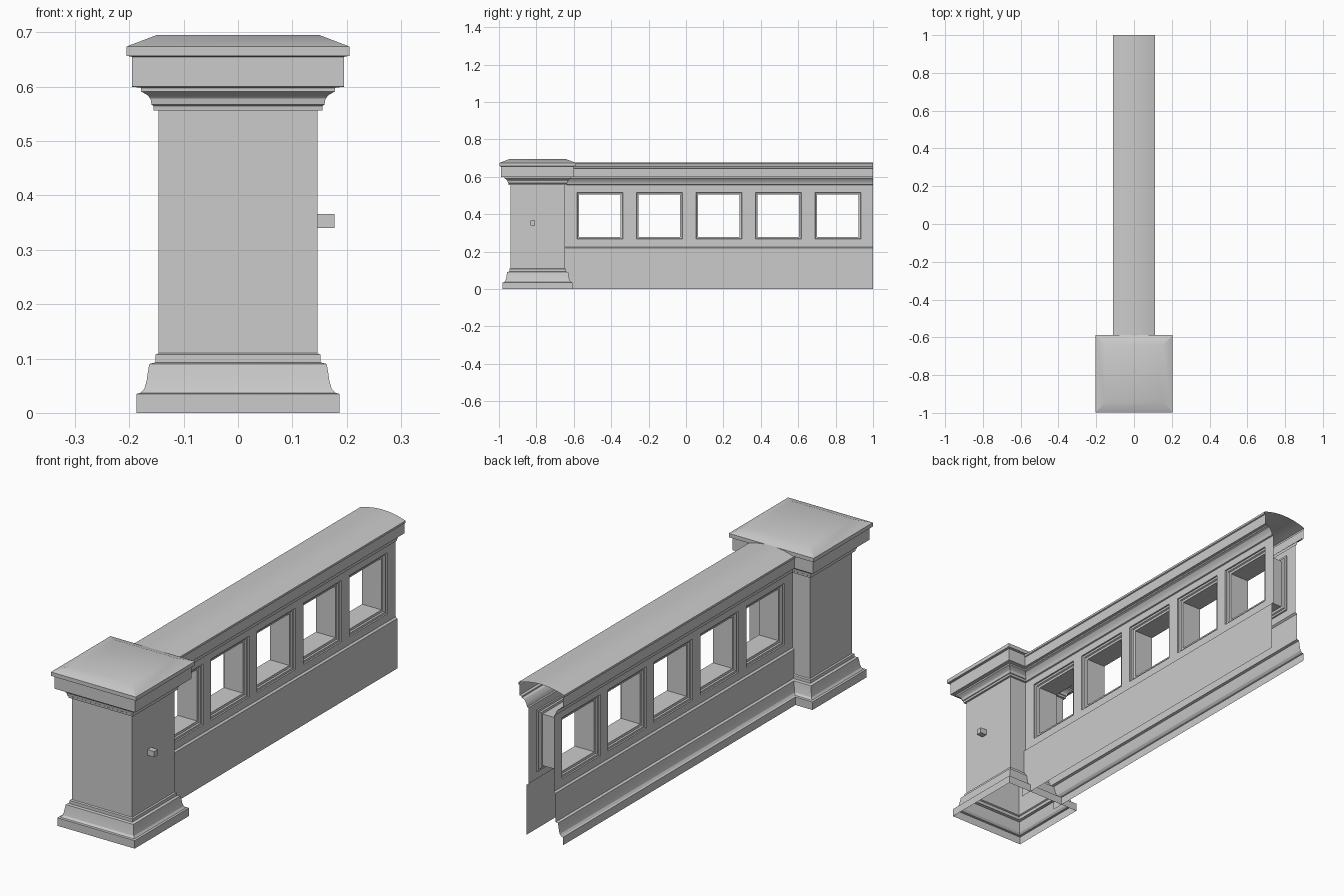
import bpy, bmesh, math

if "Cube" in bpy.data.objects:
    bpy.data.objects.remove(bpy.data.objects["Cube"], do_unlink=True)

stone = bpy.data.materials.new("grey stone")
stone.use_nodes = True
GREY = (0.6, 0.6, 0.6, 1)
stone.diffuse_color = GREY
stone.node_tree.nodes["Principled BSDF"].inputs["Base Color"].default_value = GREY

POST_Y = -0.793
WALL_START, WALL_END = -0.66, 1.0


def finish(bm, name):
    """Turn a bmesh into a stone object with crisp edges and smooth coves."""
    bmesh.ops.remove_doubles(bm, verts=bm.verts, dist=0.0001)
    bmesh.ops.recalc_face_normals(bm, faces=bm.faces)
    mesh = bpy.data.meshes.new(name)
    bm.to_mesh(mesh)
    bm.free()
    mesh.materials.append(stone)
    obj = bpy.data.objects.new(name, mesh)
    bpy.context.collection.objects.link(obj)
    bpy.ops.object.select_all(action='DESELECT')
    obj.select_set(True)
    bpy.context.view_layer.objects.active = obj
    bpy.ops.object.shade_smooth_by_angle(angle=math.radians(25))
    return obj


def loft(bm, rings):
    """Join closed rings of points with quads and return the vertex rings."""
    loops = [[bm.verts.new(p) for p in ring] for ring in rings]
    for a, b in zip(loops, loops[1:]):
        for i in range(len(a)):
            j = (i + 1) % len(a)
            bm.faces.new((a[i], a[j], b[j], b[i]))
    return loops


def square(half, z, y=POST_Y):
    return [(sx * half, y + sy * half, z)
            for sx, sy in ((-1, -1), (1, -1), (1, 1), (-1, 1))]


def build_square_part(name, profile, capped=False):
    bm = bmesh.new()
    loops = loft(bm, [square(h, z) for h, z in profile])
    if capped:
        bm.faces.new(loops[-1])
    return finish(bm, name)


# Post: flared plinth, shaft with necking, bevelled cap
PLINTH = [(0.187, 0), (0.187, 0.035), (0.179, 0.037), (0.172, 0.045),
          (0.168, 0.06), (0.165, 0.08), (0.163, 0.09), (0.152, 0.093),
          (0.152, 0.107), (0.146, 0.11)]
build_square_part("post_plinth", PLINTH)
build_square_part("post_shaft", [(0.146, 0.11), (0.146, 0.556)])
build_square_part("post_necking", [(0.146, 0.556), (0.155, 0.556), (0.156, 0.565),
                                   (0.159, 0.567), (0.161, 0.578), (0.167, 0.585),
                                   (0.178, 0.591), (0.178, 0.598), (0.195, 0.6)])
build_square_part("post_cap", [(0.195, 0.6), (0.195, 0.655), (0.205, 0.657),
                               (0.205, 0.674), (0.15, 0.695)], capped=True)

# Small peg on the side of the post
bm = bmesh.new()
bmesh.ops.create_cube(bm, size=1)
for v in bm.verts:
    v.co = (0.16 + v.co.x * 0.035, -0.82 + v.co.y * 0.025, 0.353 + v.co.z * 0.025)
finish(bm, "post_peg")

# Wall window layout
WIN_LOW, WIN_HIGH, WIN_HALF = 0.258, 0.525, 0.132
PANEL = 0.062
centres = [-0.46 + 0.318 * i for i in range(5)]
cuts = [WALL_START] + [c + s * WIN_HALF for c in centres for s in (-1, 1)] + [WALL_END]

# Stepped window surround: inset from the outer edge, distance from wall middle
SURROUND = [(0, PANEL), (0, 0.055), (0.009, 0.055), (0.012, 0.049),
            (0.021, 0.047), (0.021, 0)]


def build_wall_side(name, side, profile):
    """Sweep the profile along y and cut stepped windows through the panel."""
    bm = bmesh.new()
    for (xa, za), (xb, zb) in zip(profile, profile[1:]):
        is_panel = za == WIN_LOW
        for n, (ya, yb) in enumerate(zip(cuts, cuts[1:])):
            if is_panel and n % 2:
                loft(bm, [[(side * x, ya + i, za + i), (side * x, yb - i, za + i),
                           (side * x, yb - i, zb - i), (side * x, ya + i, zb - i)]
                          for i, x in SURROUND])
            else:
                bm.faces.new([bm.verts.new(p) for p in (
                    (side * xa, ya, za), (side * xa, yb, za),
                    (side * xb, yb, zb), (side * xb, ya, zb))])
    return finish(bm, name)


# Upper part shared by both sides: ledge, panel, cornice
upper = [(0.07, 0.218), (PANEL, 0.224), (PANEL, WIN_LOW), (PANEL, WIN_HIGH),
         (PANEL, 0.556), (0.068, 0.558), (0.07, 0.567), (0.075, 0.578),
         (0.083, 0.588), (0.094, 0.592), (0.094, 0.598), (0.105, 0.6)]
plain_base = [(0.07, 0)]
flared_base = [(h - 0.082, z) for h, z in PLINTH[:-1]] + [(0.07, 0.11)]
build_wall_side("wall_plain_side", 1, plain_base + upper)
build_wall_side("wall_moulded_side", -1, flared_base + upper)

# Arched coping along the wall top
COPING_HALF, SEGMENTS = 0.11, 10
arch = [(-0.105, 0.6), (-0.105, 0.645), (-COPING_HALF, 0.647)]
for i in range(SEGMENTS + 1):
    t = 2 * i / SEGMENTS - 1
    arch.append((COPING_HALF * t, 0.656 + 0.019 * (1 - t * t)))
arch += [(COPING_HALF, 0.647), (0.105, 0.645), (0.105, 0.6)]
bm = bmesh.new()
near, far = ([bm.verts.new((x, y, z)) for x, z in arch] for y in (WALL_START, WALL_END))
for i in range(len(arch) - 1):
    bm.faces.new((near[i], near[i + 1], far[i + 1], far[i]))
finish(bm, "wall_coping")
